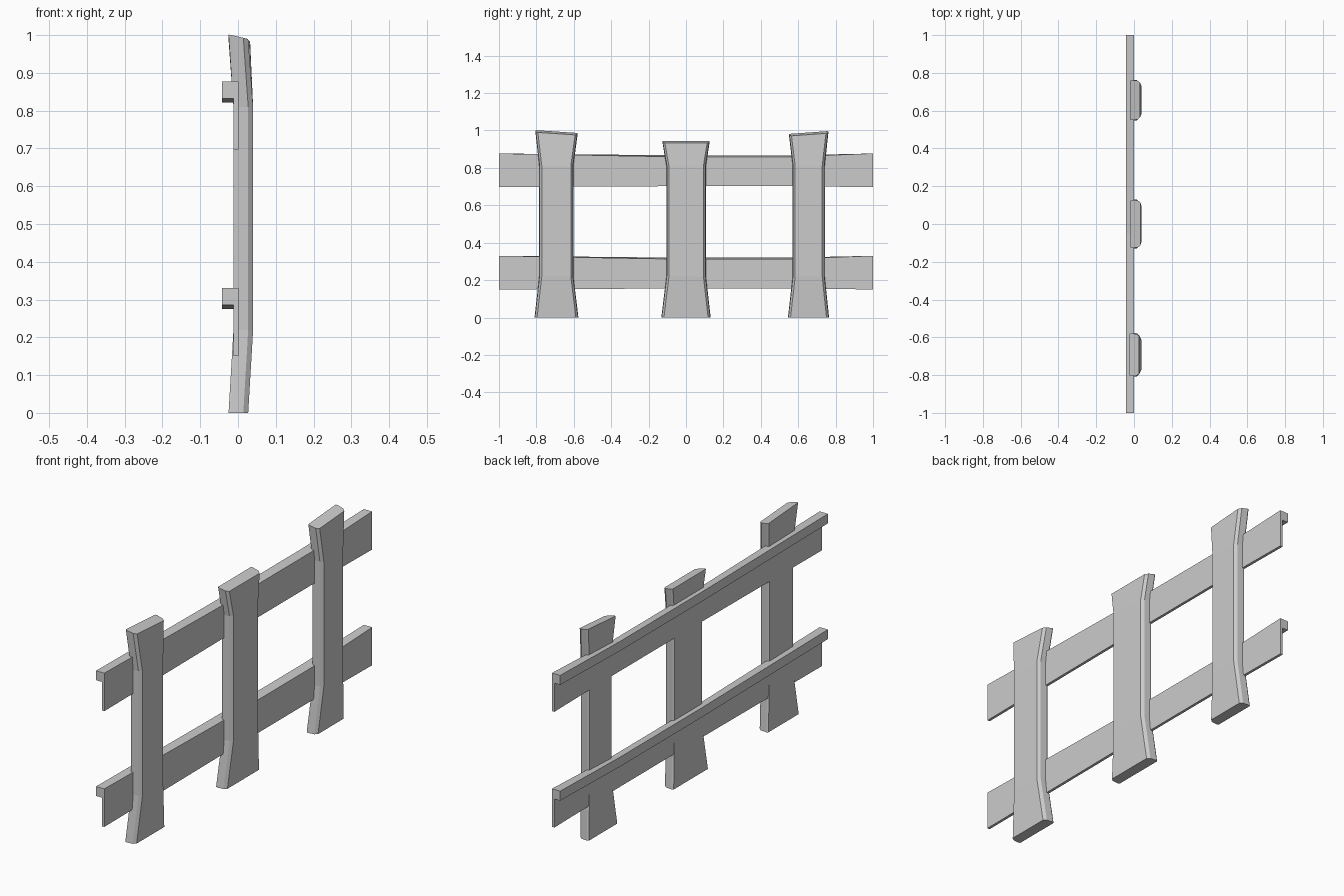
import bpy, bmesh

if "Cube" in bpy.data.objects:
    bpy.data.objects.remove(bpy.data.objects["Cube"])


def loft(name, rings):
    """Skin a closed solid through equal-length rings of points."""
    bm = bmesh.new()
    loops = [[bm.verts.new(p) for p in ring] for ring in rings]
    n = len(loops[0])
    for a, b in zip(loops, loops[1:]):
        for i in range(n):
            j = (i + 1) % n
            bm.faces.new((a[i], a[j], b[j], b[i]))
    bm.faces.new(loops[0])
    bm.faces.new(loops[-1])
    bmesh.ops.recalc_face_normals(bm, faces=bm.faces)
    mesh = bpy.data.meshes.new(name)
    bm.to_mesh(mesh)
    bm.free()
    obj = bpy.data.objects.new(name, mesh)
    bpy.context.collection.objects.link(obj)
    return obj


# Rails: L-shaped section, front edge sagging slightly between the ends
def rail(name, z):
    rings = []
    for y, back, front in [(-1, 0, 0), (-0.05, -0.01, -0.018),
                           (0.55, -0.01, -0.018), (1, 0, 0)]:
        section = [(-0.042, 0.177 + back), (0.001, 0.177 + front),
                   (0.001, -0.003 - front * 0.3), (-0.012, -0.003 - front * 0.3),
                   (-0.012, 0.132 + back), (-0.042, 0.132 + back)]
        rings.append([(x, y, z + h) for x, h in section])
    return loft(name, rings)


rail("lower_rail", 0.153)
rail("upper_rail", 0.70)


# Posts: chamfered boards, flared and bent back at both ends
def post(name, bottom, middle, top, z_left, z_right, bend_top):
    def ring(left, right, dx, z0, z1, slope=0.0):
        side = [(-0.012, 0.004), (-0.004, 0), (0.027, 0.003), (0.04, 0.014)]
        pts = [(x, left + inset) for x, inset in side]
        pts += [(x, right - inset) for x, inset in reversed(side)]
        out = []
        for x, y in pts:
            t = (y - left) / (right - left)
            out.append((x + dx, y, z0 + (z1 - z0) * t - slope * (x + 0.004)))
        return out

    return loft(name, [
        ring(*bottom, -0.013, 0, 0),
        ring(*middle, 0, 0.22, 0.22),
        ring(*middle, 0, 0.81, 0.81),
        ring(*top, bend_top, z_left, z_right, 0.22),
    ])


post("left_post", (-0.81, -0.575), (-0.785, -0.602), (-0.806, -0.579),
     1.0, 0.985, -0.013)
post("middle_post", (-0.132, 0.132), (-0.105, 0.107), (-0.127, 0.127),
     0.943, 0.943, -0.006)
post("right_post", (0.545, 0.765), (0.57, 0.742), (0.55, 0.762),
     0.98, 0.995, -0.008)
